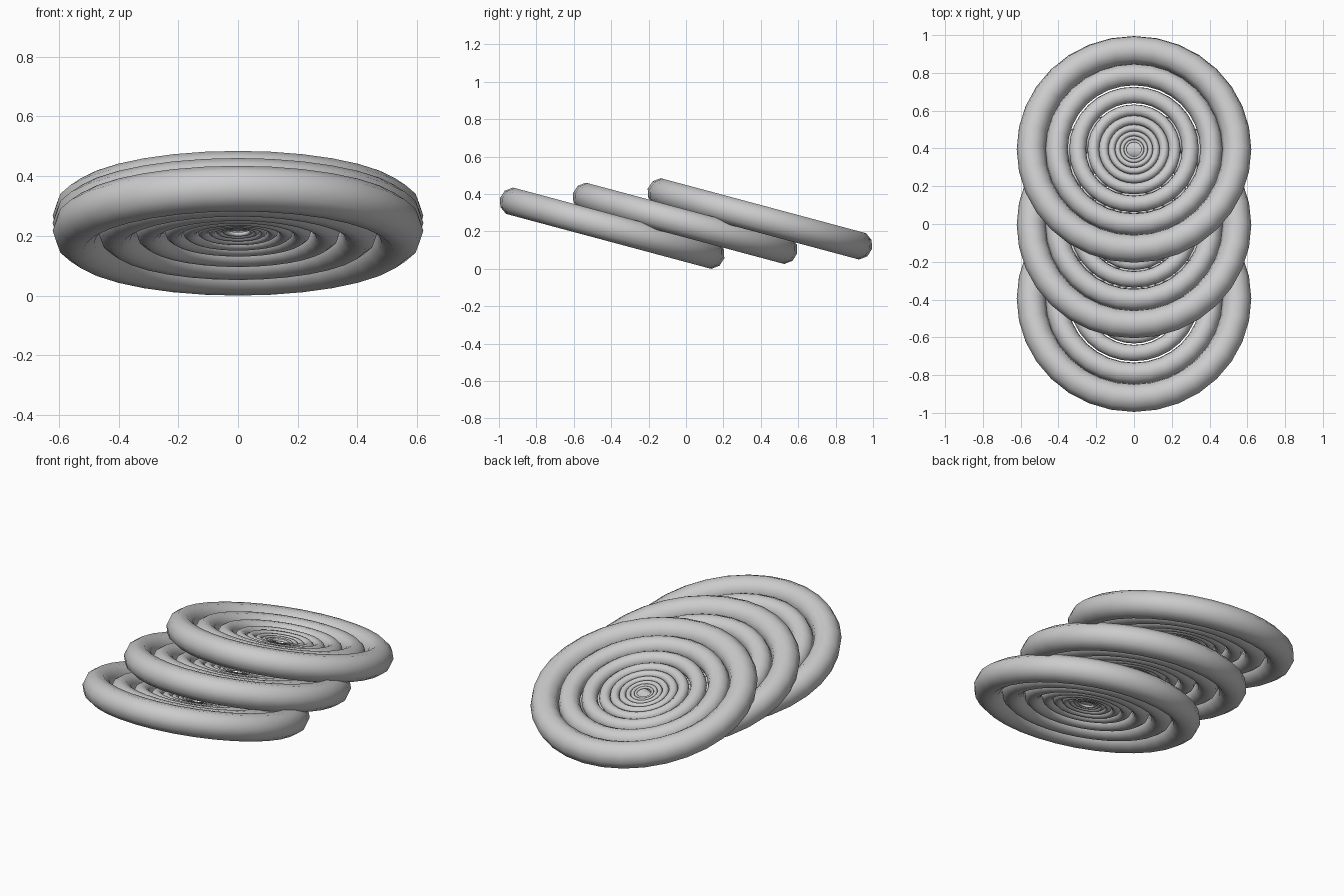
import bpy
import math

if "Cube" in bpy.data.objects:
    bpy.data.objects.remove(bpy.data.objects["Cube"])

TILT = math.radians(-15)
# (outer radius, inner radius) of the nested rings in one disc
RINGS = [(0.621, 0.468), (0.469, 0.351), (0.343, 0.254), (0.246, 0.184),
         (0.186, 0.136), (0.136, 0.100), (0.100, 0.073), (0.073, 0.053),
         (0.053, 0.038)]
# (y, z) centre of each disc
DISCS = [(-0.395, 0.217), (-0.005, 0.243), (0.395, 0.267)]


def ring(name, outer, inner, y, z):
    bpy.ops.mesh.primitive_torus_add(
        major_segments=32, minor_segments=10,
        major_radius=(outer + inner) / 2, minor_radius=(outer - inner) / 2,
        location=(0, y, z), rotation=(TILT, 0, 0))
    obj = bpy.context.object
    obj.name = name
    bpy.ops.object.shade_smooth()


# Three overlapping tilted discs, each a nest of shrinking rings
for d, (y, z) in enumerate(DISCS, 1):
    for r, (outer, inner) in enumerate(RINGS, 1):
        ring(f"disc_{d}_ring_{r}", outer, inner, y, z)
